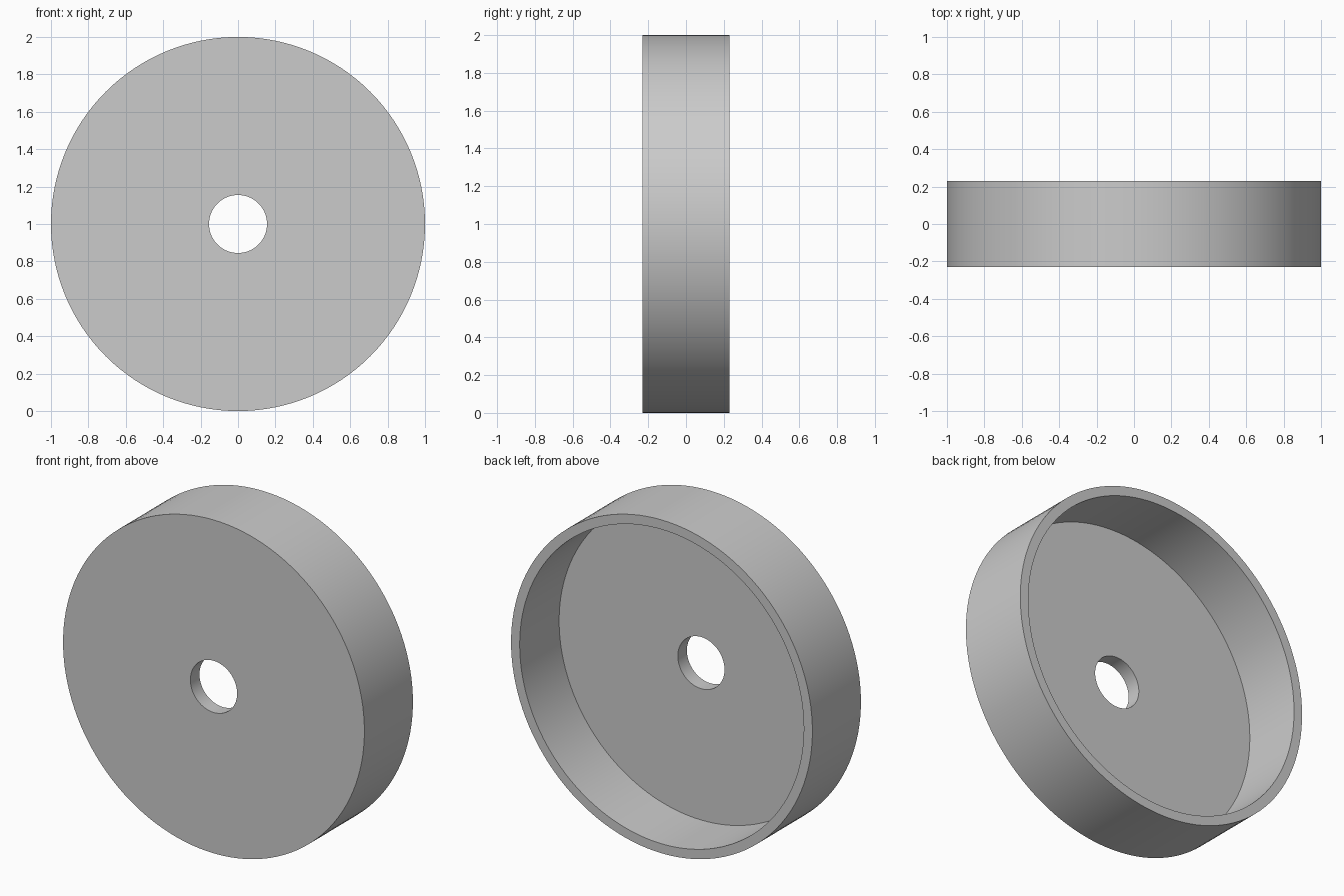
import bpy
import bmesh
import math
from mathutils import Vector

cube = bpy.data.objects.get("Cube")
if cube:
    bpy.data.objects.remove(cube, do_unlink=True)

RADIUS, INNER, HOLE = 1.0, 0.943, 0.155
HALF_DEPTH, FLOOR = 0.23, 0.086
SEGMENTS = 128

# Plain grey material
grey = bpy.data.materials.new("plain_grey")
grey.use_nodes = True
colour = (0.6, 0.6, 0.6, 1)
grey.diffuse_color = colour
grey.node_tree.nodes["Principled BSDF"].inputs["Base Color"].default_value = colour

# Closed wall section (radius, depth), turned about the y axis
floor_y = -HALF_DEPTH + FLOOR
profile = [(HOLE, -HALF_DEPTH), (RADIUS, -HALF_DEPTH), (RADIUS, HALF_DEPTH),
           (INNER, HALF_DEPTH), (INNER, floor_y), (HOLE, floor_y)]

bm = bmesh.new()
verts = [bm.verts.new((0, y, r)) for r, y in profile]
edges = [bm.edges.new((v, verts[(i + 1) % len(verts)])) for i, v in enumerate(verts)]
bmesh.ops.spin(bm, geom=verts + edges, cent=(0, 0, 0), axis=(0, 1, 0),
               angle=math.tau, steps=SEGMENTS, use_duplicate=False)
bmesh.ops.remove_doubles(bm, verts=bm.verts, dist=0.0001)
bmesh.ops.recalc_face_normals(bm, faces=bm.faces)
bmesh.ops.translate(bm, verts=bm.verts, vec=Vector((0, 0, RADIUS)))

# Shallow round cup with a central hole, open at the back
mesh = bpy.data.meshes.new("round_cap")
bm.to_mesh(mesh)
bm.free()
mesh.materials.append(grey)
cap = bpy.data.objects.new("round_cap", mesh)
bpy.context.collection.objects.link(cap)

bpy.ops.object.select_all(action="DESELECT")
cap.select_set(True)
bpy.context.view_layer.objects.active = cap
bpy.ops.object.shade_smooth_by_angle(angle=math.radians(30))
